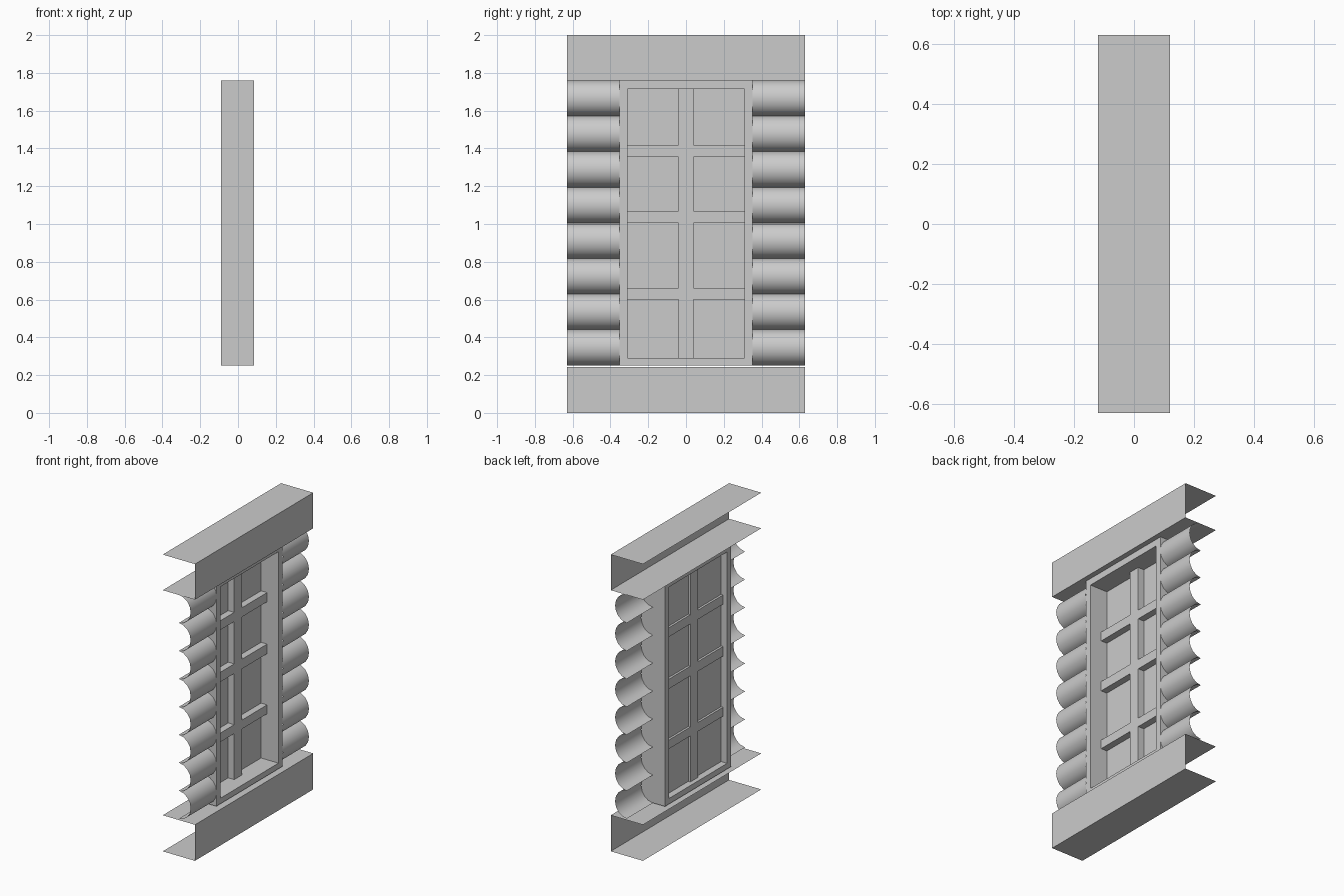
import bpy
from math import sin, cos, pi

if "Cube" in bpy.data.objects:
    bpy.data.objects.remove(bpy.data.objects["Cube"])

HALF = 0.63                    # half length of the wall section
FY, IY = 0.352, 0.31           # frame outer / inner half widths
FZ0, FZ1, IZ0, IZ1 = 0.252, 1.76, 0.29, 1.715


def make(name, verts, faces):
    mesh = bpy.data.meshes.new(name)
    mesh.from_pydata(verts, [], faces)
    ob = bpy.data.objects.new(name, mesh)
    bpy.context.collection.objects.link(ob)
    return ob


def extrude_y(name, profile, y0, y1):
    """Open sheet: an x/z profile swept along y."""
    n = len(profile)
    verts = [(x, y, z) for y in (y0, y1) for x, z in profile]
    faces = [(i, n + i, n + i + 1, i + 1) for i in range(n - 1)]
    return make(name, verts, faces)


def box(name, x0, x1, y0, y1, z0, z1):
    verts = [(x, y, z) for x in (x0, x1) for y in (y0, y1) for z in (z0, z1)]
    faces = [(0, 1, 3, 2), (4, 6, 7, 5), (0, 4, 5, 1),
             (2, 3, 7, 6), (0, 2, 6, 4), (1, 5, 7, 3)]
    return make(name, verts, faces)


# Sill and header beams: channels open at the back and at both ends
for name, z0, z1 in (("sill_beam", 0.0, 0.243), ("header_beam", 1.76, 2.0)):
    extrude_y(name, [(-0.12, z0), (0.12, z0), (0.12, z1), (-0.12, z1)], -HALF, HALF)

# Half-round logs on both sides of the window
COUNT, SEG = 8, 8
pitch = (1.76 - 0.252) / COUNT
for side, y0, y1 in (("left", -HALF, -FY), ("right", FY, HALF)):
    for k in range(COUNT):
        zc = 0.252 + pitch * (k + 0.5)
        arc = [(0.088 * cos(-pi / 2 + pi * i / SEG),
                zc + pitch / 2 * sin(-pi / 2 + pi * i / SEG)) for i in range(SEG + 1)]
        log = extrude_y(f"{side}_log_{k + 1}", arc, y0, y1)
        log.data.shade_smooth()

# Window frame: a rectangular ring with depth
verts = []
for x in (-0.09, 0.085):
    for hy, z0, z1 in ((FY, FZ0, FZ1), (IY, IZ0, IZ1)):
        verts += [(x, -hy, z0), (x, hy, z0), (x, hy, z1), (x, -hy, z1)]
faces = []
for i in range(4):
    j = (i + 1) % 4
    faces += [(i, 4 + i, 4 + j, j), (8 + i, 8 + j, 12 + j, 12 + i),
              (i, j, 8 + j, 8 + i), (4 + i, 12 + i, 12 + j, 4 + j)]
make("window_frame", verts, faces)

# Glass pane
make("window_pane", [(-0.045, -IY, IZ0), (-0.045, IY, IZ0),
                     (-0.045, IY, IZ1), (-0.045, -IY, IZ1)], [(0, 1, 2, 3)])

# Glazing bars: one upright and three crossbars
BX0, BX1 = -0.06, 0.0
box("upright_bar", BX0, BX1, -0.04, 0.04, IZ0, IZ1)
for k, (z0, z1) in enumerate(((0.6, 0.66), (1.005, 1.07), (1.355, 1.417))):
    box(f"crossbar_left_{k + 1}", BX0, BX1, -IY, -0.04, z0, z1)
    box(f"crossbar_right_{k + 1}", BX0, BX1, 0.04, IY, z0, z1)
